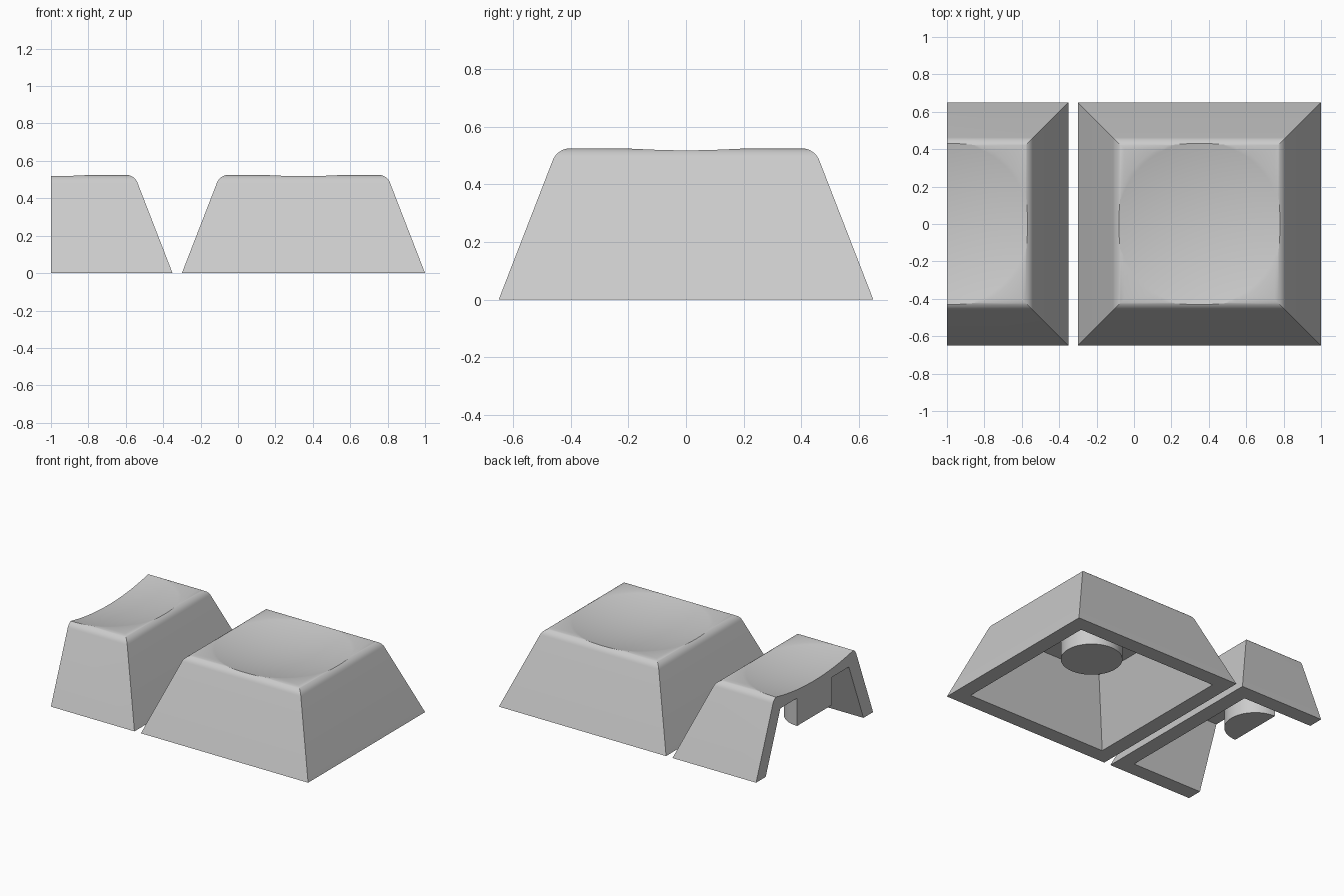
import bpy, bmesh, math

cube = bpy.data.objects.get("Cube")
if cube:
    bpy.data.objects.remove(cube, do_unlink=True)

grey = bpy.data.materials.new("light grey plastic")
grey.use_nodes = True
colour = (0.6, 0.6, 0.6, 1)
grey.diffuse_color = colour
grey.node_tree.nodes["Principled BSDF"].inputs["Base Color"].default_value = colour

BASE, HEIGHT, SLOPE = 0.65, 0.525, 0.388   # half width, height, inward lean
ROUND = 0.065                              # top edge radius
WALL_BASE, CEILING = 0.543, 0.42           # cavity half width and height
STEM_R, STEM_BOTTOM = 0.195, 0.225
DISH_R, DISH_LOW = 2.0, 0.471
STEPS = 8


def make_object(name, bm):
    bmesh.ops.recalc_face_normals(bm, faces=bm.faces)
    mesh = bpy.data.meshes.new(name)
    bm.to_mesh(mesh)
    bm.free()
    mesh.materials.append(grey)
    obj = bpy.data.objects.new(name, mesh)
    bpy.context.scene.collection.objects.link(obj)
    return obj


def square_loft(name, profile):
    """Closed solid from stacked squares given as (half width, z)."""
    bm = bmesh.new()
    rings = [[bm.verts.new((sx * w, sy * w, z))
              for sx, sy in ((-1, -1), (1, -1), (1, 1), (-1, 1))]
             for w, z in profile]
    for low, high in zip(rings, rings[1:]):
        for i in range(4):
            j = (i + 1) % 4
            bm.faces.new((low[i], low[j], high[j], high[i]))
    bm.faces.new(rings[0])
    bm.faces.new(rings[-1])
    return make_object(name, bm)


def combine(obj, other, operation):
    """Apply a boolean and discard the helper."""
    other.hide_render = True
    mod = obj.modifiers.new("cut", 'BOOLEAN')
    mod.operation, mod.object, mod.solver = operation, other, 'EXACT'
    graph = bpy.context.evaluated_depsgraph_get()
    result = bpy.data.meshes.new_from_object(obj.evaluated_get(graph))
    obj.modifiers.clear()
    obj.data = result
    bpy.data.objects.remove(other, do_unlink=True)


def make_keycap(name):
    # Tapered outer body with rounded top edges
    lean = math.atan(SLOPE)
    span = math.pi / 2 - lean
    inset = ROUND * math.tan(span / 2)
    centre = BASE - SLOPE * HEIGHT - inset
    profile = [(BASE, 0)]
    for i in range(STEPS + 1):
        a = lean + span * i / STEPS
        profile.append((centre + ROUND * math.cos(a),
                        HEIGHT - ROUND + ROUND * math.sin(a)))
    cap = square_loft(name, profile)

    # Shallow spherical finger dish
    bm = bmesh.new()
    bmesh.ops.create_uvsphere(bm, u_segments=64, v_segments=128, radius=DISH_R)
    bmesh.ops.translate(bm, verts=bm.verts, vec=(0, 0, DISH_LOW + DISH_R))
    combine(cap, make_object("dish_cutter", bm), 'DIFFERENCE')

    # Hollow underside
    cavity = square_loft("cavity_cutter", [
        (WALL_BASE + SLOPE * 0.1, -0.1),
        (WALL_BASE - SLOPE * CEILING, CEILING)])
    combine(cap, cavity, 'DIFFERENCE')

    # Round stem hanging from the ceiling
    top = CEILING + 0.02
    bm = bmesh.new()
    bmesh.ops.create_cone(bm, cap_ends=True, segments=48, radius1=STEM_R,
                          radius2=STEM_R, depth=top - STEM_BOTTOM)
    bmesh.ops.translate(bm, verts=bm.verts, vec=(0, 0, (top + STEM_BOTTOM) / 2))
    combine(cap, make_object("stem", bm), 'UNION')
    return cap


whole = make_keycap("whole_keycap")
half = make_keycap("half_keycap")

# Slice the second cap down the middle, showing its section
bm = bmesh.new()
bmesh.ops.create_cube(bm, size=2)
bmesh.ops.translate(bm, verts=bm.verts, vec=(-1, 0, 0))
combine(half, make_object("slice_cutter", bm), 'DIFFERENCE')

for cap, x in ((whole, 0.35), (half, -1.0)):
    cap.location.x = x
    bpy.ops.object.select_all(action='DESELECT')
    cap.select_set(True)
    bpy.context.view_layer.objects.active = cap
    bpy.ops.object.shade_smooth_by_angle(angle=math.radians(30))
